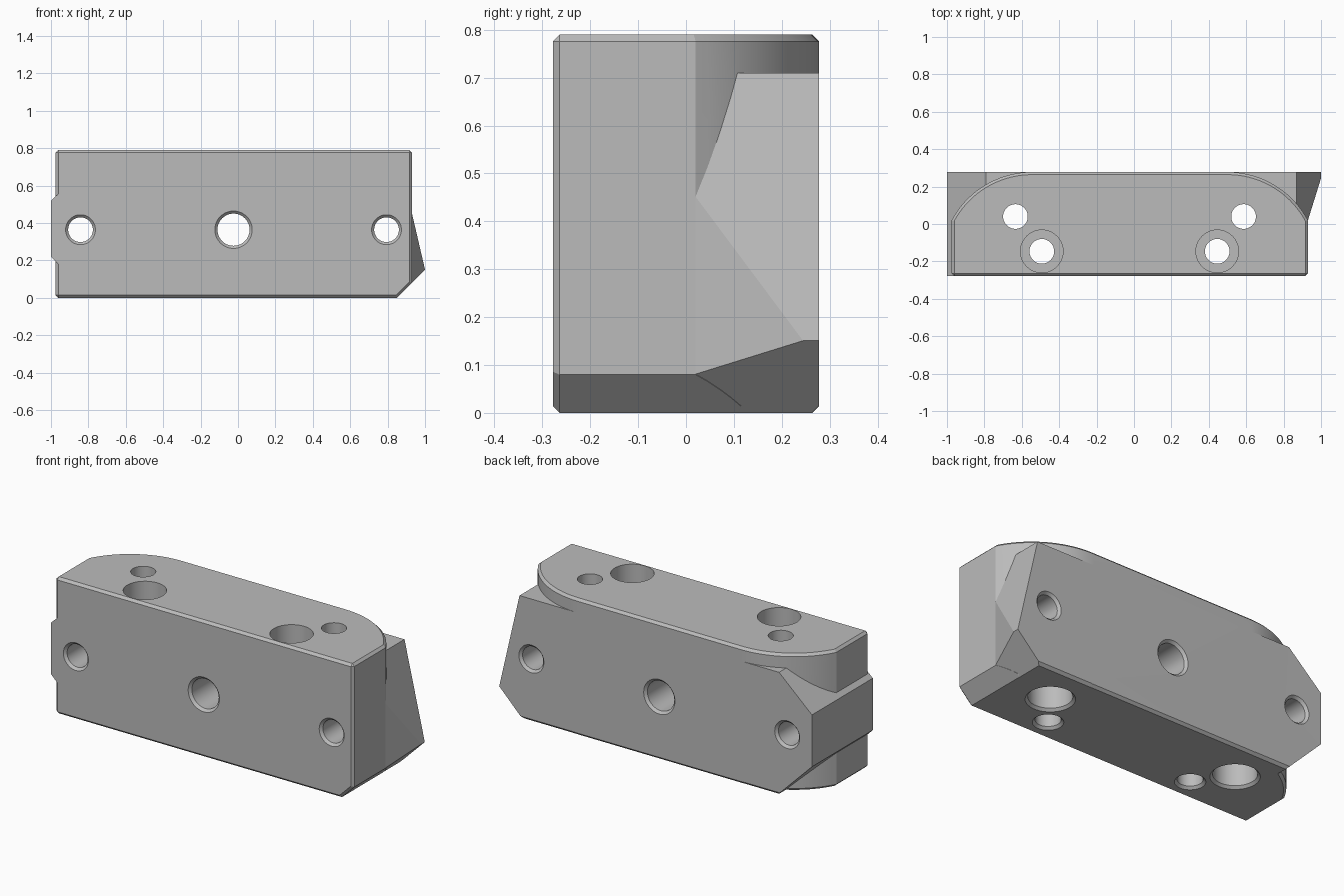
import bpy, bmesh
from math import sin, cos, asin, pi, radians
from mathutils import Vector, Matrix

if "Cube" in bpy.data.objects:
    bpy.data.objects.remove(bpy.data.objects["Cube"])

MID = -0.024                      # symmetry plane of the main body
LEFT, RIGHT = -0.975, 0.93
FRONT, BACK, SHOULDER = -0.278, 0.278, 0.02
HEIGHT, STEP = 0.79, 0.71
CHAMFER = 0.014

steel = bpy.data.materials.new("plain grey steel")
steel.use_nodes = True
steel.diffuse_color = (0.5, 0.5, 0.5, 1)
steel.node_tree.nodes["Principled BSDF"].inputs["Base Color"].default_value = (0.5, 0.5, 0.5, 1)


def make_object(name, bm):
    bmesh.ops.recalc_face_normals(bm, faces=bm.faces)
    mesh = bpy.data.meshes.new(name)
    bm.to_mesh(mesh)
    bm.free()
    mesh.materials.append(steel)
    obj = bpy.data.objects.new(name, mesh)
    bpy.context.collection.objects.link(obj)
    return obj


def extrude_plan(points, height):
    bm = bmesh.new()
    face = bm.faces.new([bm.verts.new((x, y, 0)) for x, y in points])
    top = bmesh.ops.extrude_face_region(bm, geom=[face])["geom"]
    bmesh.ops.translate(bm, vec=(0, 0, height), verts=[v for v in top if isinstance(v, bmesh.types.BMVert)])
    bmesh.ops.recalc_face_normals(bm, faces=bm.faces)
    return bm


def slice_off(bm, point, normal):
    """Remove everything beyond a plane and cap the cut."""
    cut = bmesh.ops.bisect_plane(bm, geom=bm.verts[:] + bm.edges[:] + bm.faces[:], dist=1e-5,
                                 plane_co=point, plane_no=Vector(normal).normalized(), clear_outer=True)
    edges = [e for e in cut["geom_cut"] if isinstance(e, bmesh.types.BMEdge) and e.is_boundary]
    bmesh.ops.holes_fill(bm, edges=edges)


def boolean(target, tool, operation):
    mod = target.modifiers.new(operation.lower(), "BOOLEAN")
    mod.operation, mod.object, mod.solver = operation, tool, "EXACT"
    bpy.context.view_layer.objects.active = target
    bpy.ops.object.modifier_apply(modifier=mod.name)
    bpy.data.objects.remove(tool)


# Main body: bar with swept rear corners
dx, dy = 0.43, BACK - SHOULDER
radius = (dx * dx + dy * dy) / (2 * dy)
sweep = asin(dx / radius)
arc = [(radius * sin(a) - dx, BACK - radius + radius * cos(a))
       for a in [sweep * (1 - i / 18) for i in range(19)]]
plan = [(LEFT, FRONT), (RIGHT, FRONT)]
plan += [(RIGHT + x, y) for x, y in arc]
plan += [(LEFT - x, y) for x, y in reversed(arc)]
bm = extrude_plan(plan, HEIGHT)
rims = [e for e in bm.edges if e.verts[0].co.z == e.verts[1].co.z
        or all(v.co.y < FRONT + 0.01 for v in e.verts)]
bmesh.ops.bevel(bm, geom=rims, offset=CHAMFER, segments=1, affect="EDGES", clamp_overlap=True)
slice_off(bm, (0.85, 0, 0), (1, 0, -1))
slice_off(bm, (0.85 - CHAMFER * 1.41, FRONT, 0), (0.707, -1, -0.707))
body = make_object("clamp_block", bm)

# Stepped base block: side tab on the right, flared wing on the left
bm = extrude_plan([(-1, FRONT), (1, FRONT), (1, BACK), (-1, BACK)], STEP)
inset = CHAMFER + 0.001
for point, normal in [
    ((-1, 0, 0.52), (-0.19, 0, 0.21)),            # tab upper slope
    ((-1, 0, 0.22), (-1, 0, -1)),                 # tab lower slope
    ((1, 0, 0.15), (0.56, 0, 0.13)),              # wing upper slope
    ((0.849, 0, 0), (1, 0, -1)),                  # wing lower slope
    ((RIGHT, SHOULDER, 0), (0.225, -0.07, 0)),    # wing front flare
    ((0, FRONT + inset, 0), (0, -1, -1)),         # bottom edge chamfers
    ((0, BACK - inset, 0), (0, 1, -1)),
]:
    slice_off(bm, point, normal)
boolean(body, make_object("base_block", bm), "UNION")


# Drilled holes: lathed cutters
def lathe(bm, profile, matrix, sides=48):
    rings = [[bm.verts.new(matrix @ Vector((r * cos(2 * pi * i / sides), r * sin(2 * pi * i / sides), h)))
              for i in range(sides)] for h, r in profile]
    for low, high in zip(rings, rings[1:]):
        for i in range(sides):
            j = (i + 1) % sides
            bm.faces.new((low[i], low[j], high[j], high[i]))
    bm.faces.new(rings[0])
    bm.faces.new(rings[-1])


bm = bmesh.new()
over, lip = 0.02, 0.014
along_y = Matrix.Rotation(radians(90), 4, "X")
for x, r in [(MID, 0.086), (MID - 0.818, 0.066), (MID + 0.818, 0.066)]:
    wide = r + lip + over
    lathe(bm, [(FRONT - over, wide), (FRONT + lip, r), (BACK - lip, r), (BACK + over, wide)],
          Matrix.Translation((x, 0, 0.364)) @ along_y)

BORE, HEAD, DEPTH = 0.066, 0.114, 0.27
for side in (-1, 1):
    lathe(bm, [(-over, BORE + lip + over), (lip, BORE), (HEIGHT - DEPTH, BORE),
               (HEIGHT - DEPTH, HEAD), (HEIGHT + over, HEAD)],
          Matrix.Translation((MID + side * 0.469, -0.146, 0)))
    lathe(bm, [(-over, HEAD + lip + over), (lip, HEAD), (DEPTH, HEAD),
               (DEPTH, BORE), (HEIGHT + over, BORE)],
          Matrix.Translation((MID + side * 0.61, 0.04, 0)))
boolean(body, make_object("hole_cutters", bm), "DIFFERENCE")

# Smooth the curved walls, keep machined edges sharp
bpy.ops.object.select_all(action="DESELECT")
body.select_set(True)
bpy.context.view_layer.objects.active = body
bpy.ops.object.shade_smooth_by_angle(angle=radians(16))
